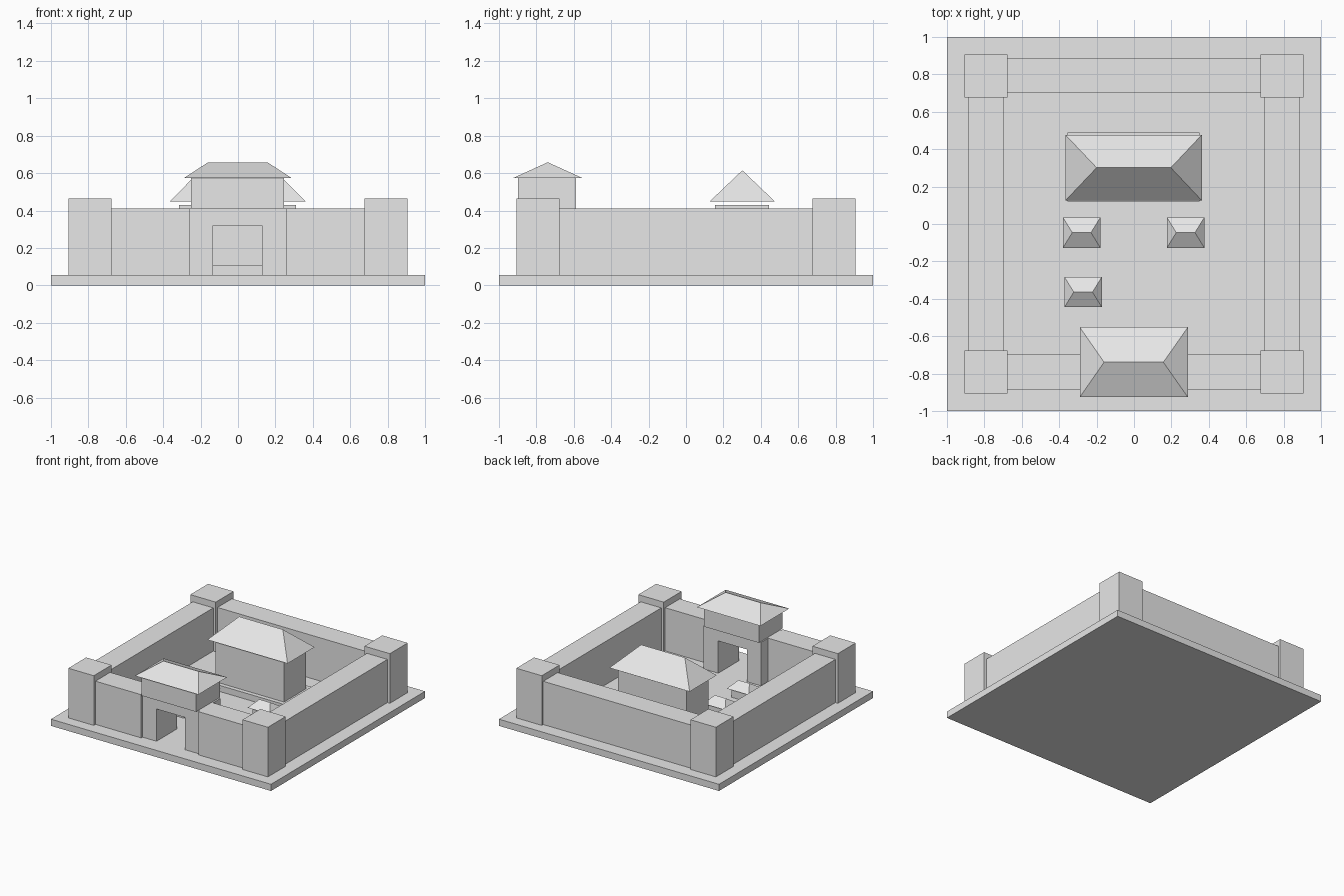
import bpy
import bmesh

if "Cube" in bpy.data.objects:
    bpy.data.objects.remove(bpy.data.objects["Cube"], do_unlink=True)

# One plain stone colour for everything
stone = bpy.data.materials.new("pale_grey")
stone.use_nodes = True
grey = (0.8, 0.8, 0.8, 1)
stone.diffuse_color = grey
stone.node_tree.nodes["Principled BSDF"].inputs["Base Color"].default_value = grey


def add_object(name, bm):
    bmesh.ops.recalc_face_normals(bm, faces=bm.faces)
    mesh = bpy.data.meshes.new(name)
    bm.to_mesh(mesh)
    bm.free()
    mesh.materials.append(stone)
    obj = bpy.data.objects.new(name, mesh)
    bpy.context.collection.objects.link(obj)
    return obj


def box(name, x, y, z):
    """Box from (low, high) pairs on each axis."""
    bm = bmesh.new()
    bmesh.ops.create_cube(bm, size=1)
    for v in bm.verts:
        v.co = [lo if c < 0 else hi for c, (lo, hi) in zip(v.co, (x, y, z))]
    return add_object(name, bm)


def hip_roof(name, x, y, z, ridge):
    """Hipped roof over a rectangle, with a ridge along x."""
    bm = bmesh.new()
    mid = sum(y) / 2
    a, b, c, d = [bm.verts.new((px, py, z[0])) for px, py in
                  ((x[0], y[0]), (x[1], y[0]), (x[1], y[1]), (x[0], y[1]))]
    e, f = [bm.verts.new((px, mid, z[1])) for px in ridge]
    for face in ((d, c, b, a), (a, b, f, e), (c, d, e, f), (b, c, f), (d, a, e)):
        bm.faces.new(face)
    return add_object(name, bm)


GROUND, WALL_TOP = 0.055, 0.41
wall_z = (GROUND, WALL_TOP)

# Ground slab
box("ground_slab", (-1, 1), (-1, 1), (0, GROUND))

# Corner towers
for side, sx in (("right", -1), ("left", 1)):
    for end, sy in (("front", -1), ("back", 1)):
        box(f"{end}_{side}_tower", sorted((sx * 0.676, sx * 0.907)),
            sorted((sy * 0.676, sy * 0.907)), (GROUND, 0.463))

# Perimeter walls, with the front one split by the gate
for side, sx in (("right", -1), ("left", 1)):
    box(f"{side}_wall", sorted((sx * 0.698, sx * 0.885)), (-0.68, 0.68), wall_z)
    box(f"front_{side}_wall", sorted((sx * 0.26, sx * 0.68)), (-0.885, -0.695), wall_z)
box("back_wall", (-0.68, 0.68), (0.70, 0.888), wall_z)

# Gatehouse: piers, lintel, upper room and roof
gate_y = (-0.868, -0.60)
box("gate_right_pier", (-0.26, -0.133), gate_y, wall_z)
box("gate_left_pier", (0.127, 0.26), gate_y, wall_z)
box("gate_lintel", (-0.133, 0.127), gate_y, (0.32, WALL_TOP))
box("gate_room", (-0.25, 0.247), (-0.898, -0.588), (WALL_TOP, 0.573))
hip_roof("gate_roof", (-0.29, 0.288), (-0.926, -0.552), (0.573, 0.658), (-0.16, 0.157))

# Main hall on its platform
box("hall_platform", (-0.355, 0.35), (0.12, 0.49), (GROUND, 0.105))
box("hall_body", (-0.315, 0.31), (0.155, 0.443), (0.105, 0.43))
hip_roof("hall_roof", (-0.367, 0.363), (0.125, 0.477), (0.447, 0.615), (-0.20, 0.197))

# Small courtyard huts
for name, cx, cy in (("back_right", -0.28, -0.046), ("back_left", 0.276, -0.046),
                     ("front_right", -0.272, -0.364)):
    box(f"{name}_hut_body", (cx - 0.075, cx + 0.075), (cy - 0.055, cy + 0.055),
        (GROUND, 0.13))
    hip_roof(f"{name}_hut_roof", (cx - 0.1, cx + 0.1), (cy - 0.081, cy + 0.081),
             (0.13, 0.182), (cx - 0.05, cx + 0.05))
